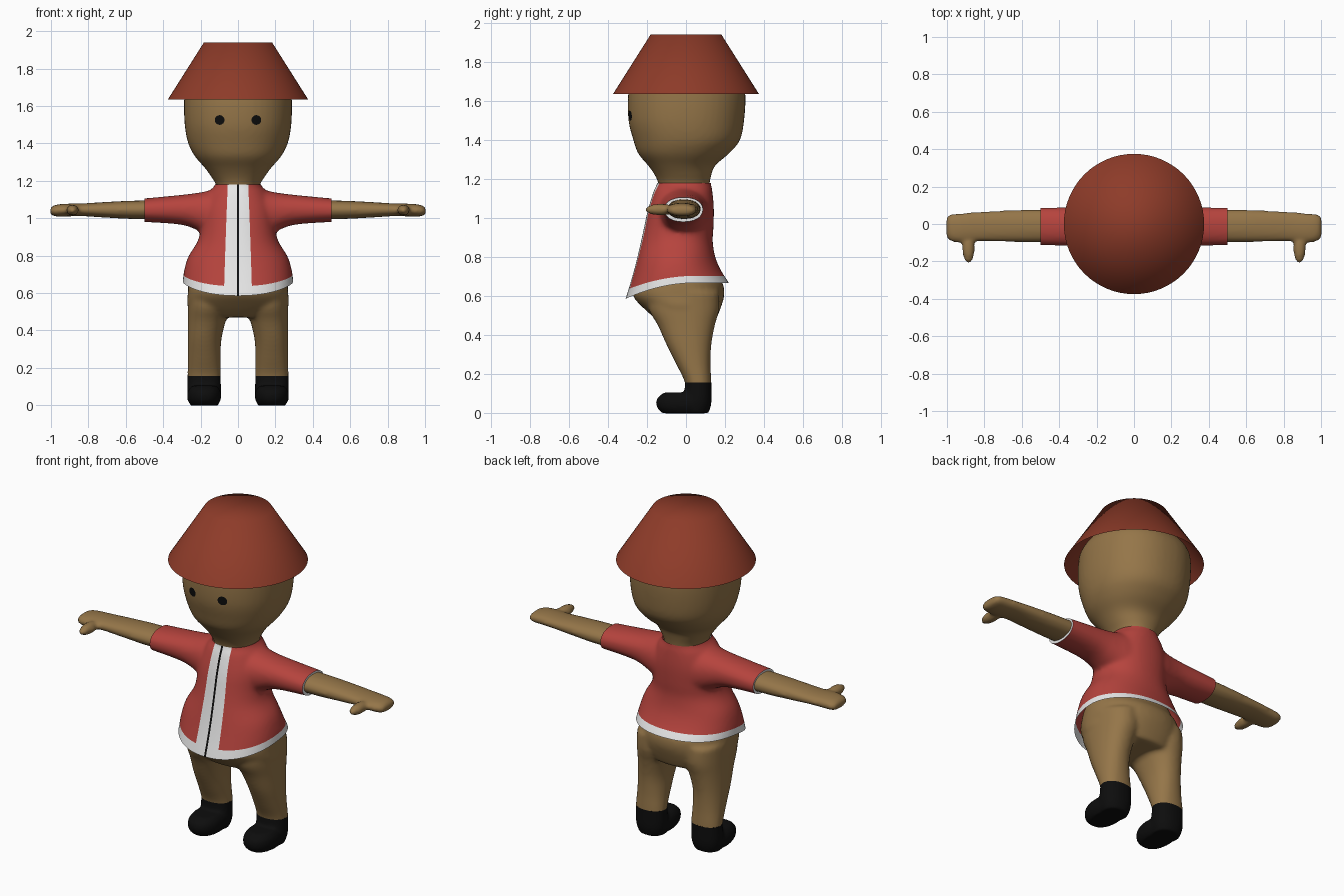
import bpy, bmesh, math
from mathutils import Vector
from mathutils.bvhtree import BVHTree

cube = bpy.data.objects.get("Cube")
if cube:
    bpy.data.objects.remove(cube, do_unlink=True)


def material(name, r, g, b):
    m = bpy.data.materials.new(name)
    m.use_nodes = True
    m.diffuse_color = (r, g, b, 1)
    m.node_tree.nodes["Principled BSDF"].inputs["Base Color"].default_value = (r, g, b, 1)
    return m


SKIN = material("tan_skin", 0.30, 0.18, 0.066)
RED = material("shirt_red", 0.467, 0.057, 0.047)
WHITE = material("trim_white", 0.8, 0.8, 0.8)
BLACK = material("black", 0.004, 0.004, 0.004)
RUST = material("hat_rust", 0.27, 0.044, 0.022)


def add_object(name, bm, mats, sharp=None):
    mesh = bpy.data.meshes.new(name)
    bm.to_mesh(mesh)
    bm.free()
    for m in mats:
        mesh.materials.append(m)
    mesh.shade_smooth()
    if sharp:
        mesh.set_sharp_from_angle(angle=math.radians(sharp))
    ob = bpy.data.objects.new(name, mesh)
    bpy.context.collection.objects.link(ob)
    return ob


def spline(rings, steps=4):
    """Smooth interpolation between the given rings."""
    pts = [Vector(tuple(r) + (0,) * (5 - len(r))) for r in rings]
    out = []
    for i in range(len(pts) - 1):
        p, q = pts[i], pts[i + 1]
        tp = (q - pts[max(i - 1, 0)]) / 2
        tq = (pts[min(i + 2, len(pts) - 1)] - p) / 2
        for k in range(steps):
            u = k / steps
            out.append(p * (2*u**3 - 3*u**2 + 1) + tp * (u**3 - 2*u**2 + u)
                       + q * (3*u**2 - 2*u**3) + tq * (u**3 - u**2))
    return out + [pts[-1]]


def loft(bm, rings, axis="z", side=1, n=48, power=2.2):
    """Rings: (position, half width, y front, y back, centre) along z or x."""
    loops = []
    for t, half, y0, y1, mid in spline(rings):
        loop = []
        for k in range(n):
            c, s = math.cos(k * math.tau / n), math.sin(k * math.tau / n)
            a = mid + half * math.copysign(abs(c) ** (2 / power), c)
            y = (y0 + y1) / 2 + (y1 - y0) / 2 * math.copysign(abs(s) ** (2 / power), s)
            loop.append(bm.verts.new((side * a, y, t) if axis == "z" else (side * t, y, a)))
        loops.append(loop)
    for p, q in zip(loops, loops[1:]):
        for k in range(n):
            bm.faces.new((p[k], p[(k + 1) % n], q[(k + 1) % n], q[k]))
    bm.faces.new(loops[0])
    bm.faces.new(loops[-1])


def fuse(bm, voxel, smooth):
    """Blend overlapping volumes into one smooth skin."""
    bmesh.ops.recalc_face_normals(bm, faces=bm.faces)
    ob = add_object("blend", bm, [])
    r = ob.modifiers.new("join", "REMESH")
    r.mode, r.voxel_size = "VOXEL", voxel
    s = ob.modifiers.new("soften", "SMOOTH")
    s.factor, s.iterations = 0.5, smooth
    mesh = bpy.data.meshes.new_from_object(ob.evaluated_get(bpy.context.evaluated_depsgraph_get()))
    bpy.data.objects.remove(ob, do_unlink=True)
    out = bmesh.new()
    out.from_mesh(mesh)
    return out


def cut(bm, co, no, trim=False, fill=False):
    """Slice along a plane; trim removes the side the normal points to."""
    geom = bm.verts[:] + bm.edges[:] + bm.faces[:]
    res = bmesh.ops.bisect_plane(bm, geom=geom, plane_co=co, plane_no=no, clear_outer=trim)
    if fill:
        edges = [e for e in res["geom_cut"] if isinstance(e, bmesh.types.BMEdge)]
        bmesh.ops.edgeloop_fill(bm, edges=edges)


# Body: head, neck, trunk, arms, hands and legs
bm = bmesh.new()
loft(bm, [(1.84, .03, -.03, .03), (1.82, .13, -.13, .13), (1.77, .22, -.22, .22),
          (1.70, .275, -.28, .285), (1.63, .288, -.297, .305), (1.5, .285, -.295, .298),
          (1.4, .266, -.27, .277), (1.33, .23, -.245, .22), (1.27, .178, -.195, .15),
          (1.22, .142, -.16, .13), (1.17, .115, -.14, .12), (1.08, .11, -.13, .11)])
loft(bm, [(1.12, .10, -.12, .10), (1.0, .16, -.16, .11), (.85, .19, -.2, .11),
          (.72, .25, -.24, .15), (.66, .265, -.262, .19), (.6, .268, -.272, .196),
          (.53, .268, -.21, .175), (.47, .2, -.14, .15)])
for side in (1, -1):
    loft(bm, [(0, .05, -.09, .07, 1.05), (.5, .05, -.097, .076, 1.045),
              (.7, .042, -.095, .072, 1.045), (.83, .034, -.093, .065, 1.045),
              (.93, .034, -.1, .057, 1.043), (.98, .03, -.092, .052, 1.04),
              (1.004, .018, -.07, .035, 1.038)], "x", side)
    thumb = bmesh.ops.create_uvsphere(bm, u_segments=24, v_segments=16, radius=1)["verts"]
    for v in thumb:
        v.co = (side * (.885 + .034 * v.co.x), -.13 + .083 * v.co.y, 1.043 + .03 * v.co.z)
    loft(bm, [(.62, .12, -.2, .17, .148), (.53, .115, -.19, .17, .153),
              (.45, .101, -.145, .148, .167), (.35, .09, -.1, .13, .179),
              (.25, .088, -.05, .126, .181), (.155, .089, -.005, .13, .181),
              (.08, .089, 0, .13, .181)], side=side)
bm = fuse(bm, .012, 6)
cut(bm, (0, 0, .155), (0, 0, -1), trim=True)
skin_tree = BVHTree.FromBMesh(bm)
add_object("body", bm, [SKIN])

# Eyes: thin discs laid on the face
for side, label in ((1, "left"), (-1, "right")):
    bm = bmesh.new()
    bmesh.ops.create_circle(bm, cap_ends=True, cap_tris=True, segments=24, radius=.026)
    for v in bm.verts:
        x, z = side * .098 + v.co.x, 1.525 + v.co.y
        hit = skin_tree.ray_cast(Vector((x, -1, z)), Vector((0, 1, 0)))[0]
        v.co = (x, hit.y - .004, z)
    bmesh.ops.recalc_face_normals(bm, faces=bm.faces)
    if sum(f.normal.y for f in bm.faces) > 0:
        bmesh.ops.reverse_faces(bm, faces=bm.faces)
    add_object(label + "_eye", bm, [BLACK])

# Boots
for side, label in ((1, "left"), (-1, "right")):
    bm = bmesh.new()
    loft(bm, [(.24, .089, -.005, .13, .181), (.14, .089, -.005, .13, .181),
              (.05, .089, -.02, .13, .181), (-.002, .074, -.02, .115, .181)], side=side)
    loft(bm, [(-.002, .07, -.12, .09, .181), (.03, .089, -.15, .12, .181),
              (.075, .087, -.148, .1, .181), (.105, .065, -.11, .06, .181)], side=side)
    bm = fuse(bm, .009, 6)
    cut(bm, (0, 0, .155), (0, 0, 1), trim=True)
    add_object(label + "_boot", bm, [BLACK])

# Shirt: trunk and sleeves blended, then trimmed at neck, cuffs and hem
HEM = .667
bm = bmesh.new()
loft(bm, [(1.26, .118, -.143, .124), (1.18, .121, -.147, .127), (1.14, .155, -.165, .135),
          (1.05, .195, -.193, .143), (.95, .2, -.217, .141), (.88, .215, -.235, .137),
          (.8, .265, -.258, .15), (.73, .287, -.283, .18), (HEM, .296, -.31, .22),
          (.6, .302, -.338, .255)])
for side in (1, -1):
    loft(bm, [(0, .14, -.15, .11, 1.02), (.1, .138, -.15, .12, 1.02), (.2, .105, -.13, .1, 1.033),
              (.3, .08, -.12, .09, 1.045), (.5, .063, -.113, .088, 1.043),
              (.58, .06, -.113, .088, 1.043)], "x", side)
bm = fuse(bm, .012, 8)
cut(bm, (0, 0, 1.18), (0, 0, 1), trim=True)
cut(bm, (0, 0, HEM), (0, 0, -1), trim=True)
cut(bm, (0, 0, HEM + .036), (0, 0, 1))
for side in (1, -1):
    cut(bm, (side * .5, 0, 0), (side, 0, 0), trim=True, fill=True)
    cut(bm, (side * .07, 0, .8), (side, 0, .04))
    cut(bm, (side * .006, 0, 0), (side, 0, 0))
bmesh.ops.recalc_face_normals(bm, faces=bm.faces)
for f in bm.faces:
    c = f.calc_center_median()
    front = c.y < 0
    if front and abs(c.x) < .006:
        f.material_index = 2
    elif c.z < HEM + .036 or abs(c.x) > .4995 or (front and abs(c.x) + .04 * (c.z - .8) < .07):
        f.material_index = 1
# Let the hem dip towards the front
for v in bm.verts:
    fall = min(1, max(0, (1 - v.co.z) / (1 - HEM)))
    v.co.z -= .082 * fall * (max(0, .05 - v.co.y) / .36) ** 2
add_object("shirt", bm, [RED, WHITE, BLACK], sharp=50)

# Hat: open-bottomed tapered shell
bm = bmesh.new()
bmesh.ops.create_cone(bm, cap_ends=True, segments=64, radius1=.375, radius2=.182, depth=.305)
bmesh.ops.delete(bm, geom=[f for f in bm.faces if f.normal.z < -.9], context="FACES_ONLY")
bmesh.ops.translate(bm, verts=bm.verts, vec=(0, 0, 1.635 + .305 / 2))
add_object("hat", bm, [RUST])
